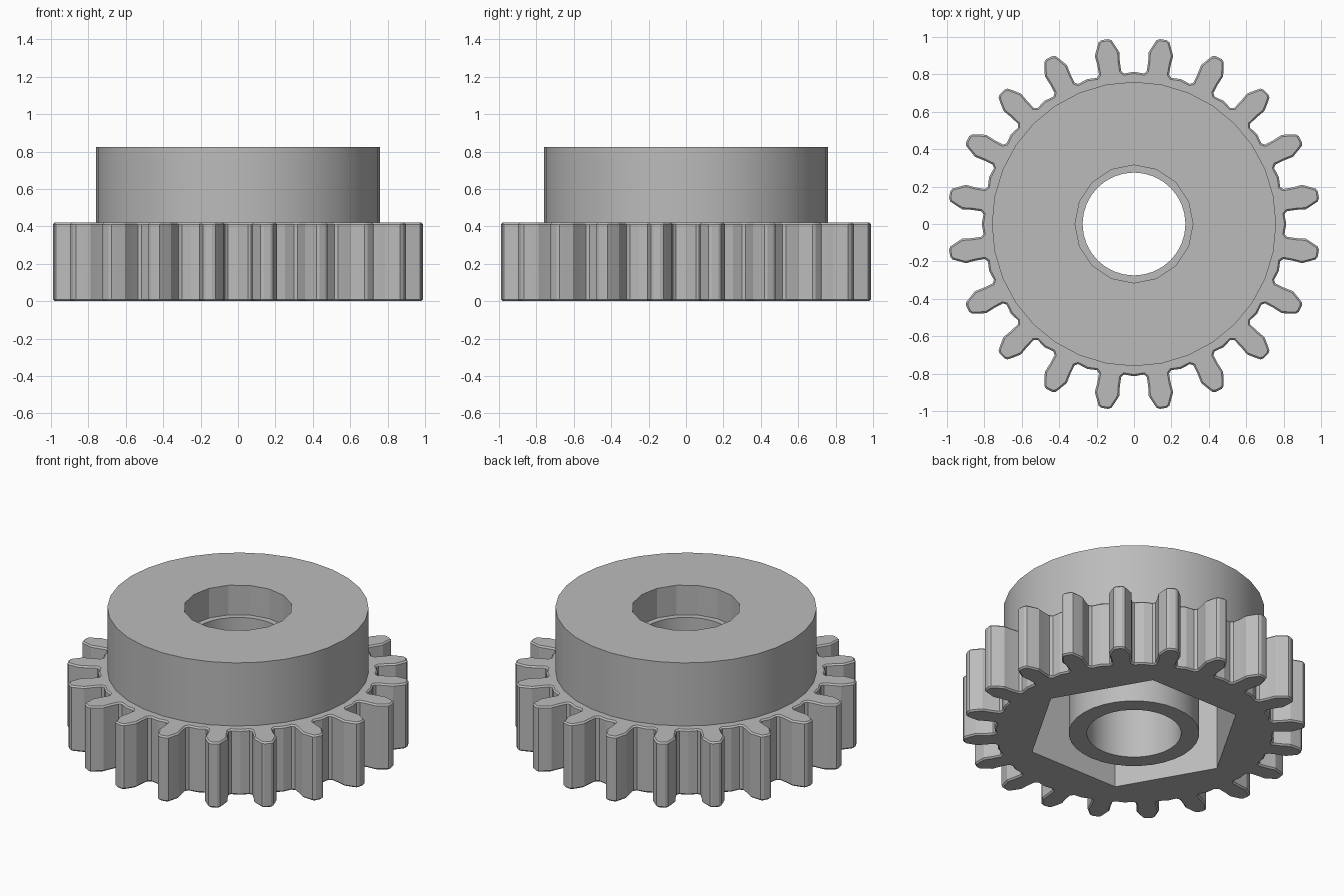
import bpy, bmesh, math
from math import cos, sin, pi

if "Cube" in bpy.data.objects:
    bpy.data.objects.remove(bpy.data.objects["Cube"])

TEETH = 20
GEAR_TOP, FLOOR, TOP = 0.42, 0.635, 0.825

grey = bpy.data.materials.new("plain grey")
grey.use_nodes = True
colour = (0.5, 0.5, 0.5, 1)
grey.diffuse_color = colour
grey.node_tree.nodes["Principled BSDF"].inputs["Base Color"].default_value = colour


def ring_points(radius, sides):
    return [(radius * cos(2 * pi * i / sides), radius * sin(2 * pi * i / sides))
            for i in range(sides)]


def prism(name, outline, z0, z1, chamfer=0):
    """Extrude a closed outline upwards, with optional chamfered rims."""
    bm = bmesh.new()
    base = bm.faces.new([bm.verts.new((x, y, z0)) for x, y in outline])
    up = bmesh.ops.extrude_face_region(bm, geom=[base], use_keep_orig=True)["geom"]
    bmesh.ops.translate(bm, vec=(0, 0, z1 - z0),
                        verts=[v for v in up if isinstance(v, bmesh.types.BMVert)])
    bmesh.ops.recalc_face_normals(bm, faces=bm.faces)
    if chamfer:
        rims = [e for e in bm.edges if abs(e.verts[0].co.z - e.verts[1].co.z) < 1e-5]
        bmesh.ops.bevel(bm, geom=rims, offset=chamfer, segments=1, affect='EDGES')
    mesh = bpy.data.meshes.new(name)
    bm.to_mesh(mesh)
    bm.free()
    mesh.materials.append(grey)
    obj = bpy.data.objects.new(name, mesh)
    bpy.context.collection.objects.link(obj)
    return obj


def combine(target, tool, operation):
    """Apply a boolean and discard the tool."""
    bpy.context.view_layer.objects.active = target
    mod = target.modifiers.new(operation.lower(), 'BOOLEAN')
    mod.operation, mod.object, mod.solver = operation, tool, 'EXACT'
    bpy.ops.object.modifier_apply(modifier=mod.name)
    bpy.data.objects.remove(tool)


# Tooth flank as (radius along tooth, half width), from root to tip
flank = [(0.803, 0.074), (0.818, 0.060), (0.87, 0.061), (0.92, 0.066),
         (0.968, 0.045), (0.99, 0.034), (0.998, 0.018)]
tooth = [(r, -w) for r, w in flank] + [(r, w) for r, w in reversed(flank)]
outline = []
for k in range(TEETH):
    a = (k + 0.5) * 2 * pi / TEETH
    outline += [(r * cos(a) - t * sin(a), r * sin(a) + t * cos(a)) for r, t in tooth]
    mid = a + pi / TEETH
    outline.append((0.814 * cos(mid), 0.814 * sin(mid)))

# Toothed wheel with its hub, hexagonal pocket and top opening
body = prism("toothed_wheel_and_hub", outline, 0, GEAR_TOP, 0.009)
combine(body, prism("hub", ring_points(0.76, 32), 0.2, TOP), 'UNION')
combine(body, prism("pocket", ring_points(0.63, 6), -0.1, FLOOR), 'DIFFERENCE')
combine(body, prism("opening", ring_points(0.315, 16), 0.5, 1), 'DIFFERENCE')

# Sleeve around the shaft bore
sleeve = prism("shaft_sleeve", ring_points(0.38, 32), 0, FLOOR)
combine(sleeve, prism("bore", ring_points(0.275, 32), -0.1, 1), 'DIFFERENCE')

bpy.ops.object.select_all(action='DESELECT')
for obj in (body, sleeve):
    obj.select_set(True)
bpy.context.view_layer.objects.active = body
bpy.ops.object.shade_smooth_by_angle(angle=math.radians(20))
